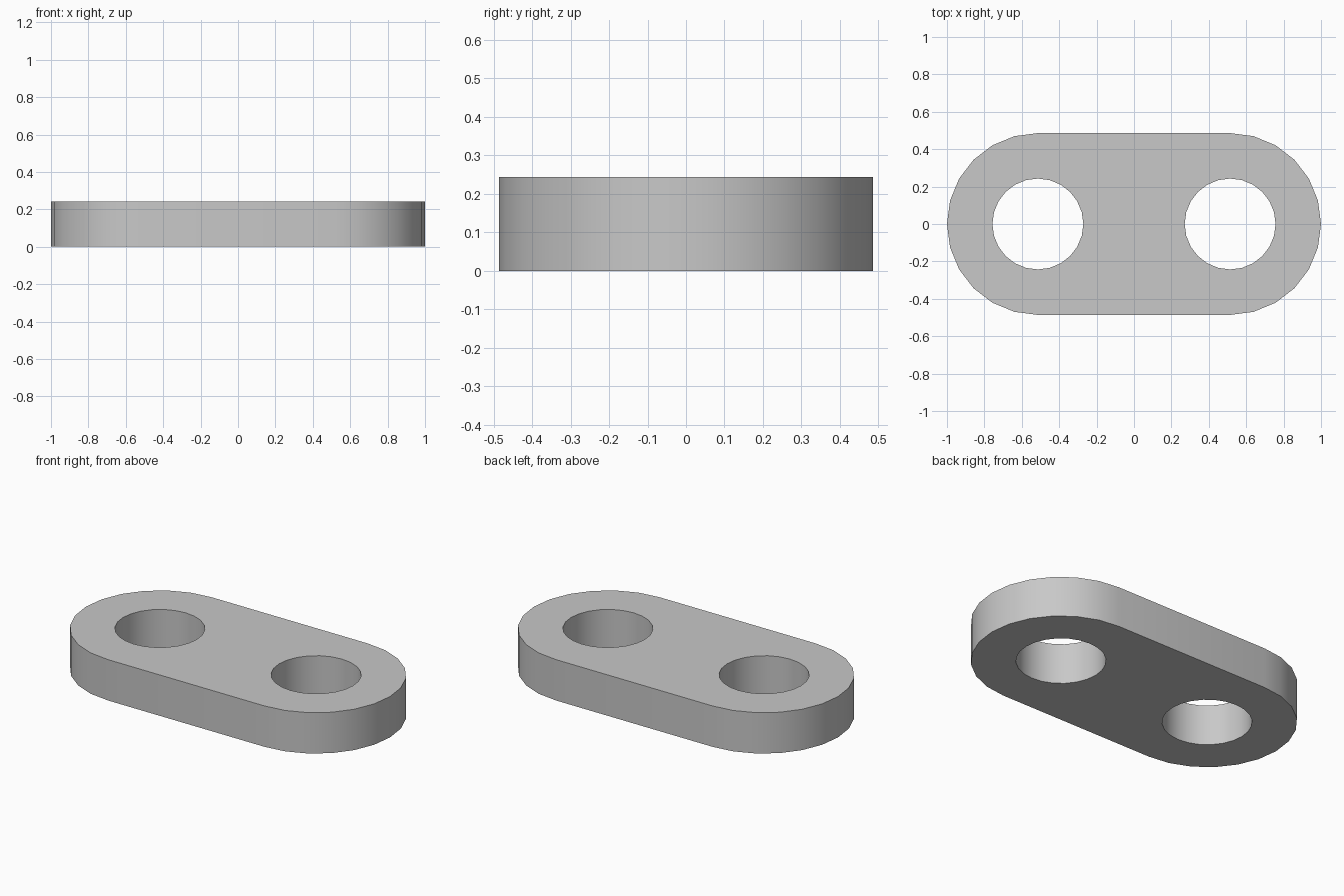
import bpy
import bmesh
from math import cos, sin, pi, radians
from mathutils import Vector

THICKNESS = 0.243
RADIUS = 0.486
HOLE_RADIUS = 0.243
CENTRE = 1 - RADIUS
STEPS = 12

cube = bpy.data.objects.get("Cube")
if cube:
    bpy.data.objects.remove(cube, do_unlink=True)

grey = bpy.data.materials.new("plain_grey")
grey.use_nodes = True
colour = (0.58, 0.58, 0.58, 1)
grey.diffuse_color = colour
grey.node_tree.nodes["Principled BSDF"].inputs["Base Color"].default_value = colour


def arc(cx, radius, start, sweep, count):
    """Points along an arc centred on the x axis."""
    angles = [start + sweep * i / STEPS for i in range(count)]
    return [(cx + radius * cos(a), radius * sin(a), 0) for a in angles]


def add_loop(bm, points):
    """Closed ring of edges."""
    verts = [bm.verts.new(p) for p in points]
    return [bm.edges.new((v, verts[(i + 1) % len(verts)])) for i, v in enumerate(verts)]


bm = bmesh.new()

# Rounded outline
outline = arc(CENTRE, RADIUS, -pi / 2, pi, STEPS + 1)
outline += arc(-CENTRE, RADIUS, pi / 2, pi, STEPS + 1)
edges = add_loop(bm, outline)

# Two round holes
for side in (-1, 1):
    edges += add_loop(bm, arc(side * CENTRE, HOLE_RADIUS, 0, pi, 2 * STEPS))

# Fill between the loops and raise to full thickness
bmesh.ops.triangle_fill(bm, use_beauty=True, edges=edges, normal=Vector((0, 0, 1)))
raised = bmesh.ops.extrude_face_region(bm, geom=bm.faces[:], use_keep_orig=True)
top = [g for g in raised["geom"] if isinstance(g, bmesh.types.BMVert)]
bmesh.ops.translate(bm, vec=(0, 0, THICKNESS), verts=top)
bmesh.ops.recalc_face_normals(bm, faces=bm.faces[:])

mesh = bpy.data.meshes.new("link_plate")
bm.to_mesh(mesh)
bm.free()
mesh.materials.append(grey)
plate = bpy.data.objects.new("link_plate", mesh)
bpy.context.collection.objects.link(plate)

# Smooth rounded walls, sharp rims
bpy.ops.object.select_all(action="DESELECT")
plate.select_set(True)
bpy.context.view_layer.objects.active = plate
bpy.ops.object.shade_smooth_by_angle(angle=radians(30))
